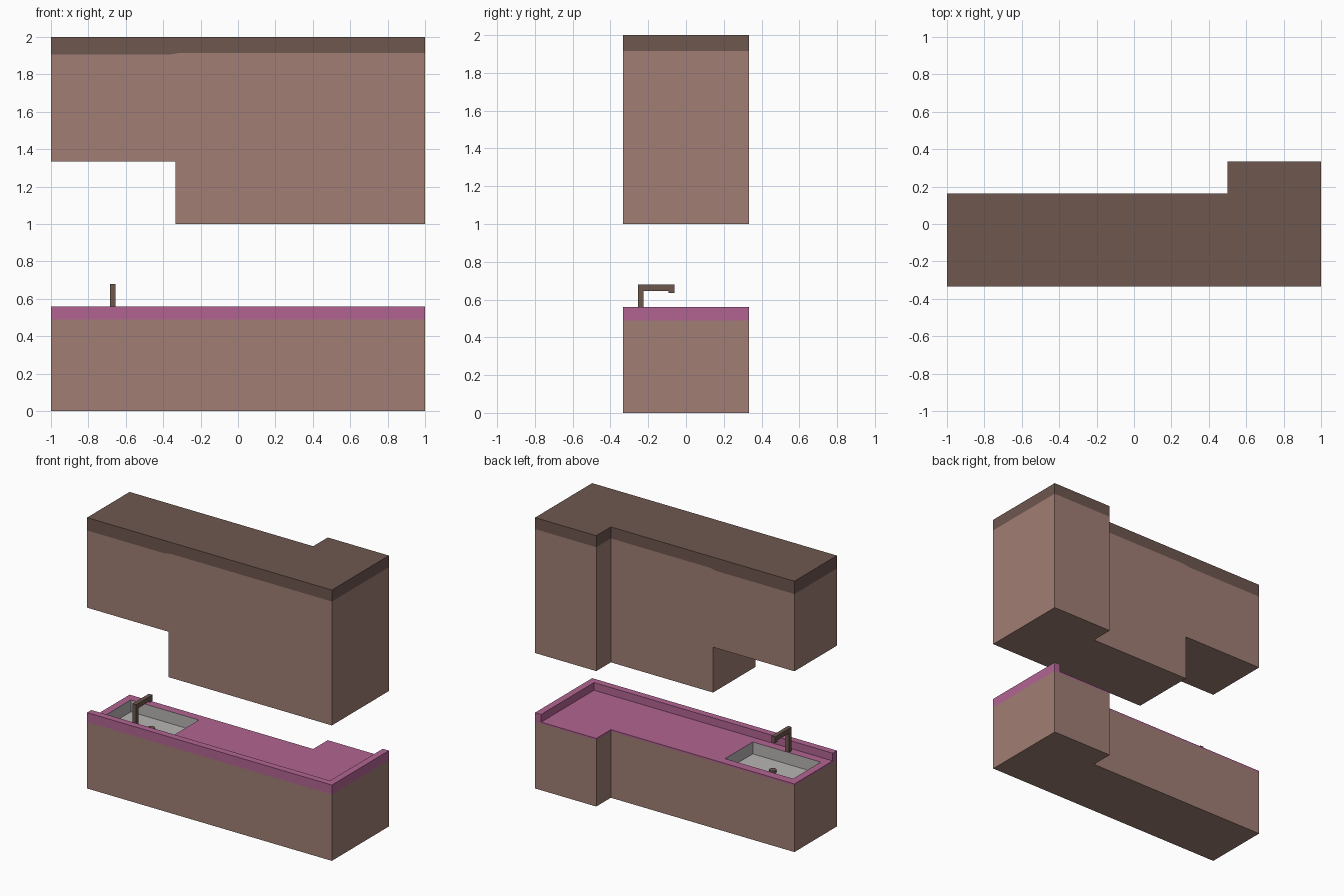
import bpy, bmesh

if "Cube" in bpy.data.objects:
    bpy.data.objects.remove(bpy.data.objects["Cube"])

def srgb(r, g, b):
    f = lambda c: (c / 255 / 12.92) if c < 10 else ((c / 255 + 0.055) / 1.055) ** 2.4
    return (f(r), f(g), f(b), 1.0)

def material(name, rgb):
    m = bpy.data.materials.new(name)
    m.diffuse_color = srgb(*rgb)
    m.use_nodes = True
    m.node_tree.nodes["Principled BSDF"].inputs["Base Color"].default_value = m.diffuse_color
    return m

BODY = material("cabinet_brown", (161, 127, 117))
DARK = material("dark_brown", (110, 87, 79))
PINK = material("counter_pink", (178, 100, 146))
GREY = material("sink_grey", (184, 180, 180))

def prism(name, outline, levels, mats):
    """Stack rings of a footprint; levels are heights or functions of x.
    The band above level i gets material i."""
    height = lambda l, x: l(x) if callable(l) else l
    bm = bmesh.new()
    rings = [[bm.verts.new((x, y, height(l, x))) for x, y in outline] for l in levels]
    n = len(outline)
    bm.faces.new(rings[0][::-1])
    for i in range(len(rings) - 1):
        for k in range(n):
            j = (k + 1) % n
            f = bm.faces.new((rings[i][k], rings[i][j], rings[i + 1][j], rings[i + 1][k]))
            f.material_index = i
    bm.faces.new(rings[-1]).material_index = len(mats) - 1
    bmesh.ops.recalc_face_normals(bm, faces=bm.faces)
    me = bpy.data.meshes.new(name)
    bm.to_mesh(me)
    bm.free()
    ob = bpy.data.objects.new(name, me)
    bpy.context.collection.objects.link(ob)
    for m in mats:
        me.materials.append(m)
    return ob

def box(name, x0, x1, y0, y1, z0, z1, mat):
    return prism(name, [(x0, y0), (x1, y0), (x1, y1), (x0, y1)], [z0, z1], [mat])

def cut(ob, cutter):
    cutter.hide_render = True
    mod = ob.modifiers.new("cut", 'BOOLEAN')
    mod.operation = 'DIFFERENCE'
    mod.solver = 'EXACT'
    mod.object = cutter
    bpy.context.view_layer.objects.active = ob
    bpy.ops.object.modifier_apply(modifier=mod.name)
    bpy.data.objects.remove(cutter)

# wall cabinet with cornice band, notched underneath at one end
def cornice_z(x):
    t = min(max((x + 0.37) / 0.06, 0), 1)
    return 1.905 + 0.01 * t

B, M, F = -0.333, 0.163, 0.333
wall_outline = [(-1, B), (-0.37, B), (-0.31, B), (1, B), (1, F), (0.5, F),
                (0.5, M), (-0.31, M), (-0.37, M), (-1, M)]
wall = prism("wall_cabinet", wall_outline, [1.0, cornice_z, 2.0], [BODY, DARK])
cut(wall, box("notch_cutter", -1.2, -0.335, -0.6, 0.6, 0.8, 1.335, BODY))

# base cabinet with thin counter top and recessed sink
TOP = 0.503
base_outline = [(-1, B), (1, B), (1, F), (0.5, F), (0.5, M), (-1, M)]
base = prism("base_cabinet", base_outline, [0, 0.49, TOP], [BODY, PINK])
SX0, SX1, SY0, SY1, SZ = -0.945, -0.39, -0.222, 0.1, 0.415
cut(base, box("sink_cutter", SX0, SX1, SY0, SY1, SZ, 0.7, BODY))
base.data.materials.append(GREY)
grey_slot = len(base.data.materials) - 1
for p in base.data.polygons:
    vs = [base.data.vertices[i].co for i in p.vertices]
    if all(SX0 - .001 < v.x < SX1 + .001 and SY0 - .001 < v.y < SY1 + .001 for v in vs):
        p.material_index = grey_slot

# raised splash rim along the wall and one end
T = 0.05
prism("splash_rim", [(-1, B), (1, B), (1, F), (1 - T, F), (1 - T, B + T), (-1, B + T)],
      [TOP, 0.56], [PINK])

# faucet: post, arm and spout tip
FX0, FX1 = -0.685, -0.655
box("faucet_post", FX0, FX1, -0.255, -0.225, TOP, 0.645, DARK)
box("faucet_arm", FX0, FX1, -0.255, -0.062, 0.645, 0.68, DARK)
box("faucet_tip", FX0, FX1, -0.092, -0.062, 0.635, 0.645, DARK)

# sink drain
bpy.ops.mesh.primitive_cylinder_add(vertices=12, radius=0.025, depth=0.02,
                                    location=(-0.667, -0.06, SZ + 0.01))
drain = bpy.context.object
drain.name = "sink_drain"
drain.data.materials.append(DARK)
